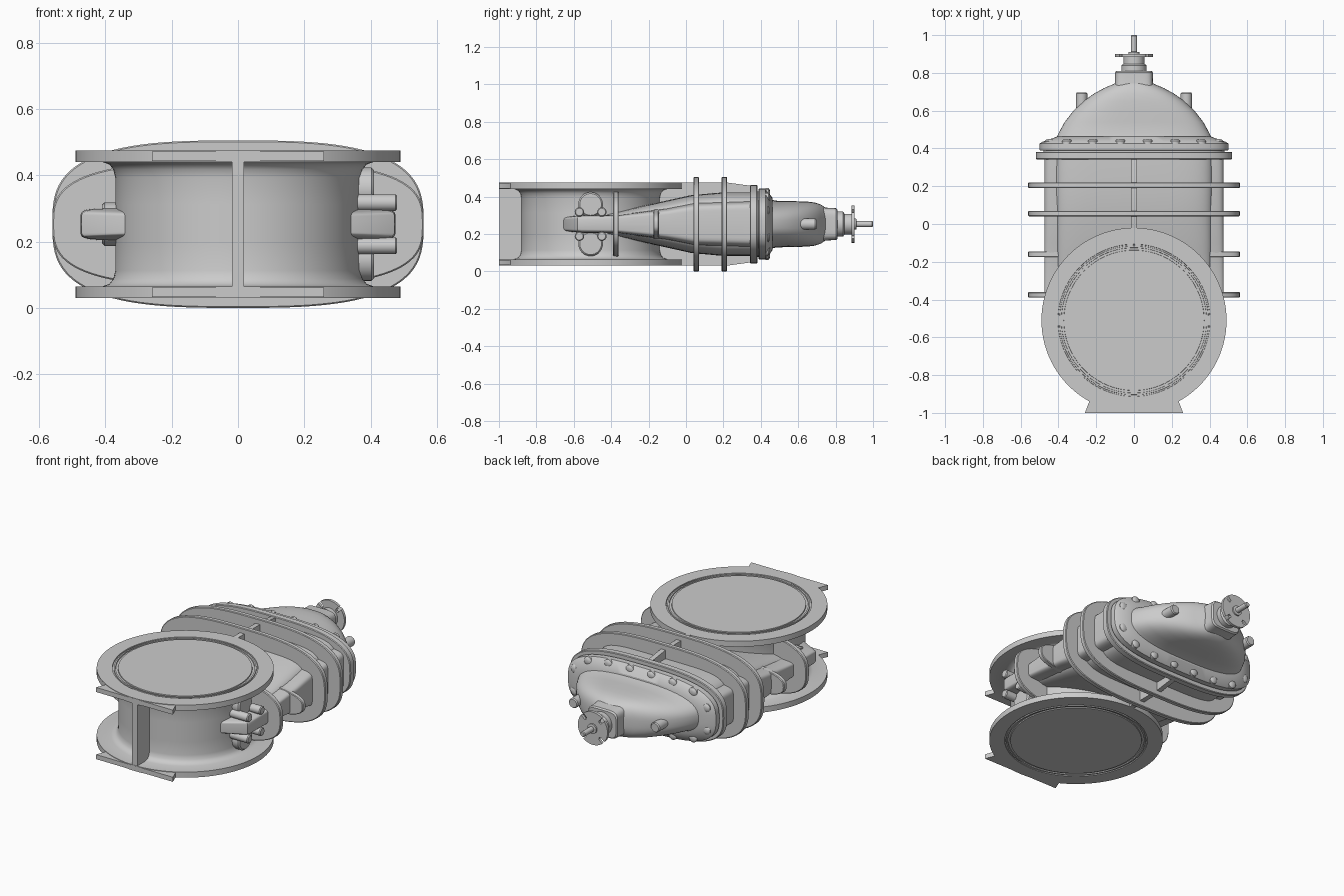
import bpy, bmesh
from math import sin, cos, pi, copysign

if "Cube" in bpy.data.objects:
    bpy.data.objects.remove(bpy.data.objects["Cube"])

ZC = 0.2525      # mid-height of the valve
BORE_Y = -0.51   # centre of the round bore


def place(axis, c, u, v, t):
    if axis == 'x':
        return (t, c[1] + u, c[2] + v)
    if axis == 'y':
        return (c[0] + u, t, c[2] + v)
    return (c[0] + u, c[1] + v, t)


def finish(name, bm, angle=0.6):
    bmesh.ops.recalc_face_normals(bm, faces=bm.faces)
    me = bpy.data.meshes.new(name)
    bm.to_mesh(me)
    bm.free()
    ob = bpy.data.objects.new(name, me)
    bpy.context.collection.objects.link(ob)
    bpy.ops.object.select_all(action='DESELECT')
    ob.select_set(True)
    bpy.context.view_layer.objects.active = ob
    bpy.ops.object.shade_smooth_by_angle(angle=angle)
    return ob


def super_pt(a, ru, rv, n):
    f = lambda w: copysign(abs(w) ** (2 / n), w) if abs(w) > 1e-9 else 0
    return ru * f(cos(a)), rv * f(sin(a))


def loft(name, axis, sections, c=(0, 0, ZC), n=2.0, seg=64):
    """Skin super-ellipse sections (position, half width, half height)."""
    bm = bmesh.new()
    rings = []
    for t, ru, rv in sections:
        rings.append([bm.verts.new(place(axis, c, *super_pt(2 * pi * i / seg, ru, rv, n), t))
                      for i in range(seg)])
    for a, b in zip(rings, rings[1:]):
        for i in range(seg):
            j = (i + 1) % seg
            bm.faces.new((a[i], a[j], b[j], b[i]))
    bm.faces.new(rings[0])
    bm.faces.new(rings[-1])
    return finish(name, bm)


def lathe(name, axis, profile, c=(0, 0, ZC), seg=32):
    return loft(name, axis, [(t, r, r) for t, r in profile], c, 2.0, seg)


def plate(name, y, half, hx, hz, n=3.0, ch=0.004):
    return loft(name, 'y', [(y - half, hx - ch, hz - ch), (y - half + ch, hx, hz),
                            (y + half - ch, hx, hz), (y + half, hx - ch, hz - ch)], n=n, seg=96)


def prism(name, axis, pts, t0, t1, c=(0, 0, 0)):
    bm = bmesh.new()
    lo = [bm.verts.new(place(axis, c, u, v, t0)) for u, v in pts]
    hi = [bm.verts.new(place(axis, c, u, v, t1)) for u, v in pts]
    bm.faces.new(lo)
    bm.faces.new(hi)
    for i in range(len(pts)):
        j = (i + 1) % len(pts)
        bm.faces.new((lo[i], lo[j], hi[j], hi[i]))
    return finish(name, bm)


# Barrel with pipe flanges and sealing grooves, mirrored about mid-height
half = [(0.06, 0.37), (0.14, 0.37), (0.165, 0.376), (0.18, 0.388), (0.188, 0.41),
        (0.188, 0.49), (0.222, 0.49), (0.222, 0.403), (0.216, 0.402), (0.216, 0.395),
        (0.222, 0.394), (0.222, 0.385), (0.216, 0.384), (0.216, 0.372), (0.222, 0.371)]
profile = [(ZC - t, r) for t, r in reversed(half)] + [(ZC + t, r) for t, r in half]
lathe("barrel_and_flanges", 'z', profile, (0, BORE_Y, 0), 96)

# Feet on the flange edges and the front web
foot = [(-0.26, -1.0), (0.26, -1.0), (0.235, -0.935), (0.2, -0.9), (-0.2, -0.9), (-0.235, -0.935)]
for side, s in (("lower", -1), ("upper", 1)):
    prism(side + "_foot", 'z', foot, ZC + s * 0.191, ZC + s * 0.219)
prism("front_web", 'z', [(-0.018, -0.998), (0.018, -0.998), (0.018, -0.86), (-0.018, -0.86)],
      ZC - 0.19, ZC + 0.19)

# Gate housing growing out of the barrel, with side guide channels
loft("gate_housing", 'y', [(-0.42, 0.40, 0.06), (-0.36, 0.41, 0.07), (-0.15, 0.415, 0.115),
                           (0.03, 0.42, 0.155), (0.20, 0.425, 0.17), (0.35, 0.425, 0.17)], n=5)
loft("guide_channels", 'y', [(-0.66, 0.33, 0.038), (-0.58, 0.472, 0.045), (-0.56, 0.475, 0.048),
                             (-0.36, 0.475, 0.05), (-0.1, 0.475, 0.085), (0.05, 0.475, 0.115),
                             (0.35, 0.475, 0.125)], n=9)

# Stiffening plates round the housing
plate("stiffener_lowest", -0.375, 0.015, 0.56, 0.19)
plate("stiffener_low", -0.16, 0.015, 0.56, 0.09)
plate("stiffener_middle", 0.055, 0.015, 0.56, 0.2525)
plate("stiffener_high", 0.205, 0.015, 0.56, 0.2525)

# Centre web on both broad faces of the housing
for side, s in (("lower", -1), ("upper", 1)):
    web = [(-0.16, 0.1), (-0.16, 0.187), (-0.02, 0.222), (0.22, 0.222), (0.345, 0.205), (0.345, 0.1)]
    prism(side + "_centre_web", 'x', [(y, s * z) for y, z in web], -0.015, 0.015, (0, 0, ZC))

# Housing flange and bonnet flange
plate("housing_flange", 0.362, 0.02, 0.52, 0.21)
loft("flange_gasket", 'y', [(0.37, 0.48, 0.175), (0.40, 0.48, 0.175)], n=3)
loft("bonnet_flange", 'y', [(0.388, 0.497, 0.187), (0.392, 0.50, 0.19), (0.425, 0.50, 0.19),
                            (0.433, 0.49, 0.182), (0.462, 0.41, 0.14)], n=3, seg=96)

# Bonnet dome
loft("bonnet", 'y', [(0.445, 0.415, 0.135), (0.48, 0.40, 0.125), (0.54, 0.367, 0.123),
                     (0.60, 0.32, 0.122), (0.65, 0.268, 0.12), (0.69, 0.212, 0.115),
                     (0.72, 0.158, 0.105), (0.74, 0.11, 0.092), (0.752, 0.09, 0.08)], n=2.7)

# Bolt heads round the bonnet flange
bolts = [(x, s * z) for s in (-1, 1)
         for x, z in ((0.072, 0.165), (0.218, 0.16), (0.355, 0.14), (-0.072, 0.165),
                      (-0.218, 0.16), (-0.355, 0.14), (0.445, 0.068), (-0.445, 0.068))]
for i, (x, z) in enumerate(bolts):
    lathe(f"bonnet_bolt_{i + 1}", 'y', [(0.425, 0.027), (0.44, 0.027), (0.447, 0.02), (0.45, 0.008)],
          (x, 0, ZC + z), 16)

# Upright bosses on the bonnet shoulders
for side, s in (("left", -1), ("right", 1)):
    lathe(side + "_bonnet_boss", 'y', [(0.5, 0.03), (0.69, 0.03), (0.697, 0.025)],
          (s * 0.277, 0, ZC), 24)

# Neck, gland and stem
loft("neck_block", 'y', [(0.70, 0.11, 0.095), (0.745, 0.10, 0.088), (0.802, 0.10, 0.085),
                         (0.81, 0.094, 0.078)], n=5)
lathe("gland", 'y', [(0.80, 0.067), (0.84, 0.067), (0.848, 0.055), (0.888, 0.055)], seg=40)
lathe("stem", 'y', [(0.88, 0.03), (0.91, 0.03), (0.912, 0.016), (0.995, 0.016), (1.0, 0.012)])

# Notched drive flange
notched = []
for k in range(4):
    start = k * pi / 2 - pi / 4
    arc = [start + 0.11 + (pi / 2 - 0.22) * i / 12 for i in range(13)]
    notched += [(0.1 * cos(a), 0.1 * sin(a)) for a in arc]
    e = start + pi / 2
    notched += [(0.068 * cos(e - 0.15), 0.068 * sin(e - 0.15)),
                (0.062 * cos(e), 0.062 * sin(e)),
                (0.068 * cos(e + 0.15), 0.068 * sin(e + 0.15))]
prism("drive_flange", 'y', notched, 0.884, 0.901, (0, 0, ZC))

# Large and small bosses on the right side, single boss on the left
for i, s in enumerate((-1, 1)):
    lathe(f"bypass_boss_{i + 1}", 'x', [(0.25, 0.066), (0.402, 0.066), (0.41, 0.058)],
          (0, -0.51, ZC + s * 0.105), 32)
    for j, dy in enumerate((-0.06, 0.06)):
        lathe(f"stud_{i + 1}_{j + 1}", 'x', [(0.25, 0.025), (0.475, 0.025), (0.48, 0.02)],
              (0, -0.51 + dy, ZC + s * 0.065), 20)
lathe("left_boss", 'x', [(-0.25, 0.066), (-0.402, 0.066), (-0.41, 0.058)], (0, -0.51, ZC), 32)
